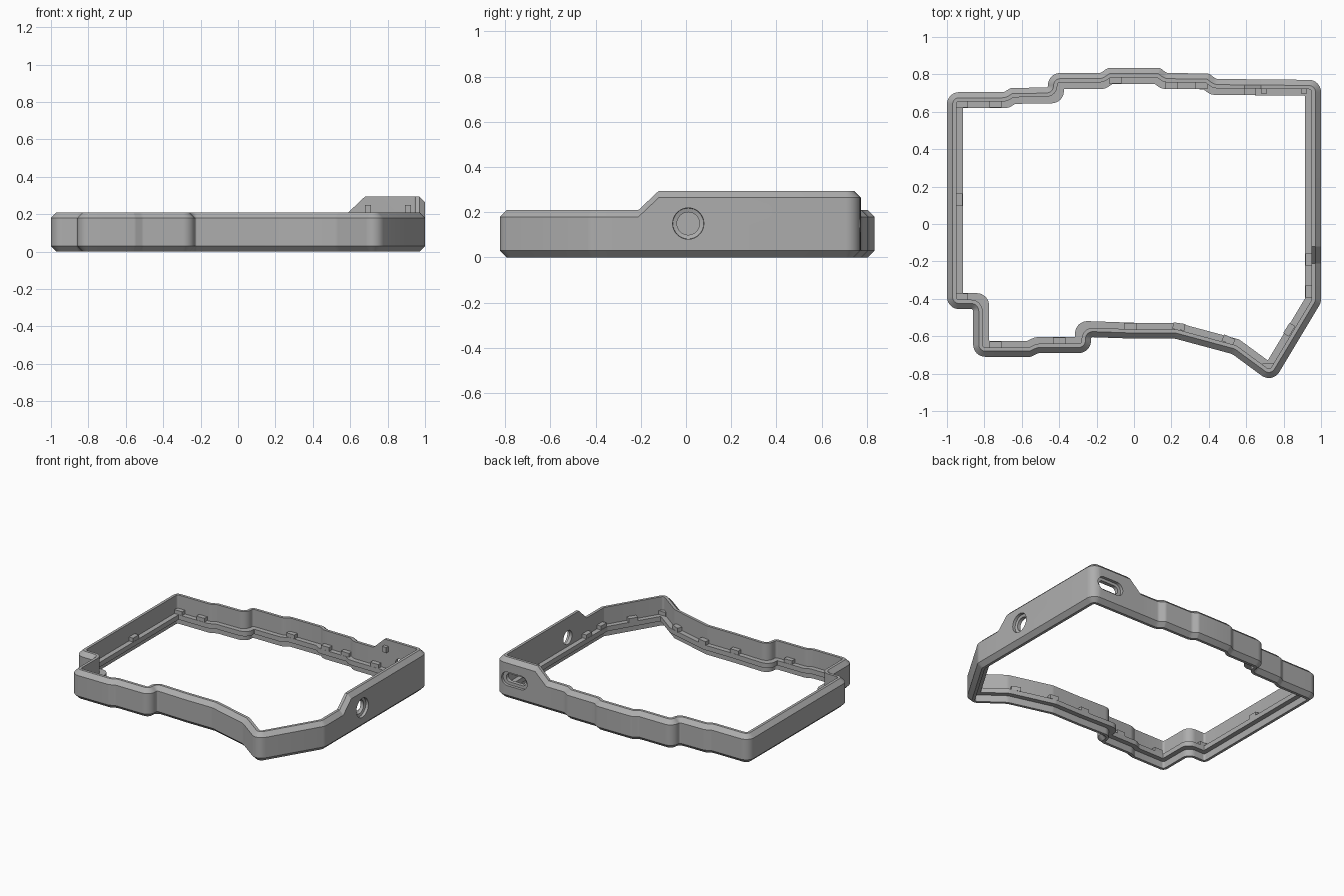
import bpy, bmesh, math
from mathutils import Vector, Matrix

if "Cube" in bpy.data.objects:
    bpy.data.objects.remove(bpy.data.objects["Cube"])

grey = bpy.data.materials.new("case grey")
grey.use_nodes = True
COLOR = (0.42, 0.42, 0.42, 1)
grey.diffuse_color = COLOR
grey.node_tree.nodes["Principled BSDF"].inputs["Base Color"].default_value = COLOR

BIG, SMALL, RAISE = 0.065, 0.03, 0.085
LEDGE, LIP = 0.05, 0.085      # inset of the thin wall and of the inner shelf

# Outline, counterclockwise: x, y, corner radius, extra wall height
outline = [
    (1, -0.42, BIG, 0), (1, -0.21, 0, 0), (1, -0.12, 0, RAISE), (1, 0.77, BIG, RAISE),
    (0.68, 0.773, 0, RAISE), (0.59, 0.774, 0, 0),
    (0.44, 0.775, SMALL, 0), (0.40, 0.805, SMALL, 0),
    (0.175, 0.807, SMALL, 0), (0.14, 0.834, SMALL, 0),
    (-0.14, 0.834, SMALL, 0), (-0.18, 0.807, SMALL, 0),
    (-0.46, 0.807, BIG, 0), (-0.46, 0.73, 0.01, 0),
    (-0.66, 0.727, SMALL, 0), (-0.695, 0.705, SMALL, 0),
    (-1, 0.705, BIG, 0), (-1, -0.455, BIG, 0),
    (-0.86, -0.455, 0.01, 0), (-0.86, -0.71, BIG, 0),
    (-0.55, -0.71, SMALL, 0), (-0.51, -0.69, SMALL, 0),
    (-0.23, -0.69, BIG, 0), (-0.23, -0.605, 0.01, 0),
    (0, -0.613, 0, 0), (0.22, -0.613, BIG, 0), (0.525, -0.695, BIG, 0),
    (0.74, -0.853, BIG, 0),
]


def ring(inset):
    """Outline moved inwards, with concentric rounded corners, as (x, y, raise)."""
    pts, n = [], len(outline)
    for i, (x, y, r, up) in enumerate(outline):
        p = Vector((x, y))
        d0 = (p - Vector(outline[i - 1][:2])).normalized()
        d1 = (Vector(outline[(i + 1) % n][:2]) - p).normalized()
        n0, n1 = Vector((-d0.y, d0.x)), Vector((-d1.y, d1.x))
        corner = p + (n0 + n1) * inset / (1 + n0.dot(n1))
        turn = math.atan2(d0.x * d1.y - d0.y * d1.x, d0.dot(d1))
        if r == 0 or abs(turn) < 0.05:
            pts.append((corner.x, corner.y, up))
            continue
        side = 1 if turn > 0 else -1
        rad = max(r - inset, 0.004) if side > 0 else min(r + inset, BIG)
        start = corner - d0 * rad * math.tan(abs(turn) / 2)
        centre = start + n0 * rad * side
        steps = 8 if abs(turn) > 1.2 else 3
        for k in range(steps + 1):
            q = centre + Matrix.Rotation(turn * k / steps, 2) @ (start - centre)
            pts.append((q.x, q.y, up))
    return pts


def finish(name, bm):
    bmesh.ops.recalc_face_normals(bm, faces=bm.faces)
    mesh = bpy.data.meshes.new(name)
    bm.to_mesh(mesh)
    bm.free()
    mesh.materials.append(grey)
    ob = bpy.data.objects.new(name, mesh)
    bpy.context.collection.objects.link(ob)
    return ob


def box(name, centre, size, angle=0):
    bm = bmesh.new()
    mat = Matrix.Translation(centre) @ Matrix.Rotation(angle, 4, 'Z') @ Matrix.Diagonal((*size, 1))
    bmesh.ops.create_cube(bm, size=1, matrix=mat)
    return finish(name, bm)


def loft(name, loops):
    """Closed solid through a stack of equal point loops."""
    bm = bmesh.new()
    rows = [[bm.verts.new(p) for p in lp] for lp in loops]
    n = len(rows[0])
    for a, b in zip(rows, rows[1:]):
        for k in range(n):
            bm.faces.new((a[k], a[(k + 1) % n], b[(k + 1) % n], b[k]))
    bm.faces.new(rows[0])
    bm.faces.new(rows[-1])
    return finish(name, bm)


def cut(target, cutter):
    mod = target.modifiers.new("opening", 'BOOLEAN')
    mod.operation, mod.solver, mod.object = 'DIFFERENCE', 'EXACT', cutter
    bpy.context.view_layer.objects.active = target
    bpy.ops.object.modifier_apply(modifier=mod.name)
    bpy.data.objects.remove(cutter)


# Wall cross-section swept around the outline: inset, z, follows raised height
section = [
    (0.03, 0, 0), (0, 0.03, 0), (0, 0.18, 1), (0.03, 0.21, 1), (LEDGE, 0.21, 1),
    (LEDGE, 0.085, 0), (LIP, 0.085, 0), (LIP, 0.05, 0), (LEDGE, 0.05, 0), (LEDGE, 0, 0),
]
bm = bmesh.new()
rows = [[bm.verts.new((x, y, z + up * follow)) for x, y, up in ring(inset)]
        for inset, z, follow in section]
count = len(rows[0])
for j, row in enumerate(rows):
    nxt = rows[(j + 1) % len(rows)]
    for k in range(count):
        m = (k + 1) % count
        bm.faces.new((row[k], row[m], nxt[m], nxt[k]))
frame = finish("case_frame", bm)

# Round countersunk opening in the left wall
circle = [(math.cos(a * math.tau / 32), math.sin(a * math.tau / 32)) for a in range(32)]
cut(frame, loft("round_cutter", [
    [(x, 0.01 + c * r, 0.15 + s * r) for c, s in circle]
    for x, r in ((1.01, 0.07), (0.98, 0.068), (0.975, 0.05), (0.9, 0.05))]))


# Stepped rounded slot in the back wall
def slot(y, half, r):
    return [(0.85 + c * r + math.copysign(half, c), y, 0.15 + s * r)
            for c, s in [(math.cos(a), math.sin(a)) for a in
                         [(k + 0.5) * math.tau / 32 for k in range(32)]]]


cut(frame, loft("slot_cutter", [slot(0.8, 0.055, 0.05), slot(0.75, 0.055, 0.05),
                                slot(0.749, 0.05, 0.03), slot(0.66, 0.05, 0.03)]))

# Small blocks standing on the shelf: x, y, direction of the wall
blocks = [
    (-0.935, 0.13, 90), (-0.92, 0.64, 0), (-0.74, 0.64, 0), (-0.1, 0.768, 0), (0.2, 0.74, 0),
    (0.36, 0.74, 0), (0.62, 0.708, 0), (0.935, -0.19, 90), (0.935, -0.36, 90),
    (0.83, -0.565, 58), (0.72, -0.765, 0), (0.505, -0.62, -25), (0.24, -0.548, -8),
    (-0.02, -0.547, 0), (-0.4, -0.625, 0), (-0.74, -0.645, 0), (-0.92, -0.39, 0),
]
for x, y, deg in blocks:
    box("shelf_block", (x, y, 0.098), (0.065, 0.036, 0.03), math.radians(deg))

# Clips inside the raised back corner
for x in (0.695, 0.91):
    box("corner_clip", (x, 0.712, 0.23), (0.032, 0.028, 0.04))

for ob in bpy.context.collection.objects:
    if ob.type == 'MESH' and ob.data.materials and ob.data.materials[0] == grey:
        bpy.ops.object.select_all(action='DESELECT')
        ob.select_set(True)
        bpy.context.view_layer.objects.active = ob
        bpy.ops.object.shade_smooth_by_angle(angle=math.radians(25))
